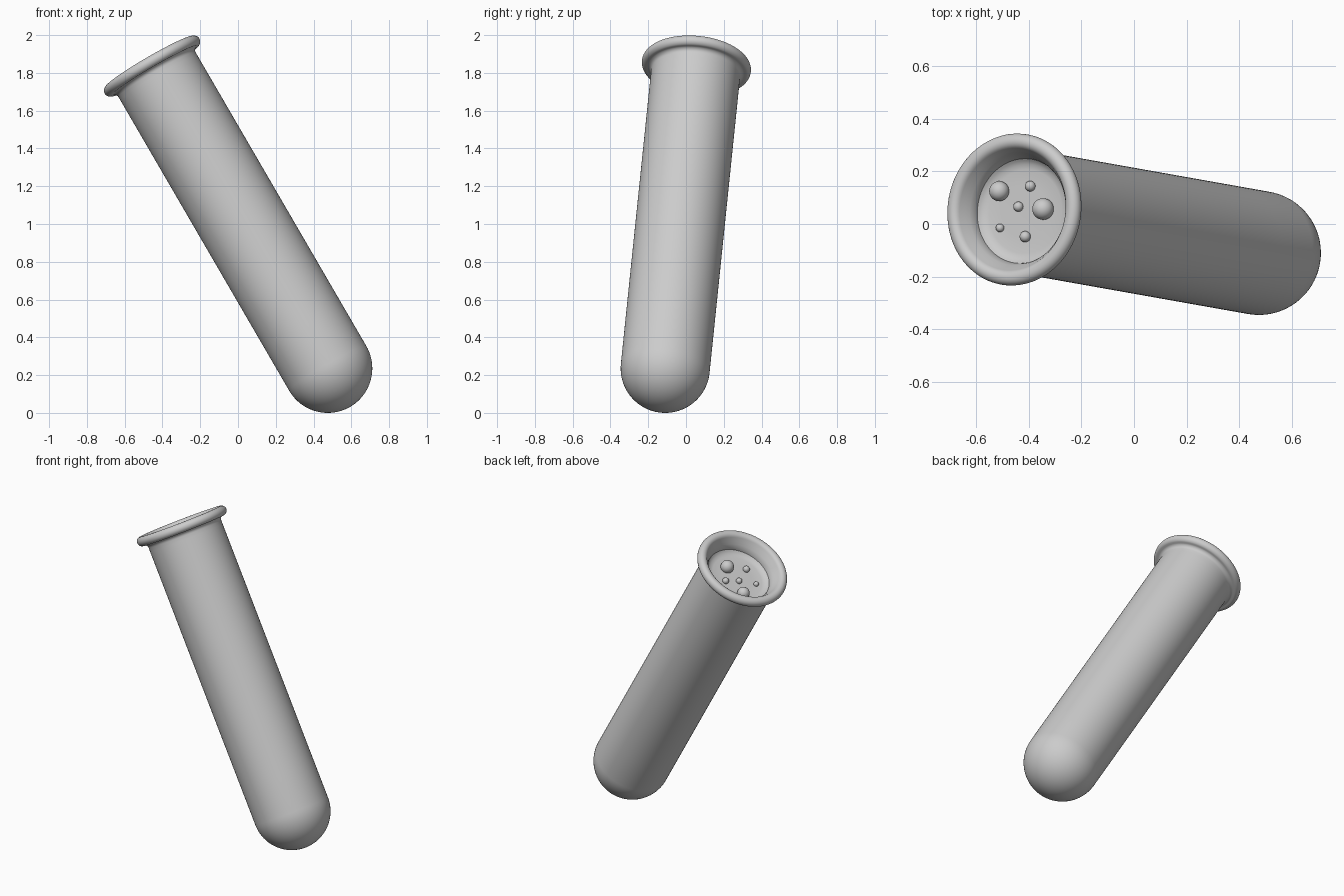
import bpy, bmesh
from math import sin, cos, pi
from mathutils import Vector, Matrix

if "Cube" in bpy.data.objects:
    bpy.data.objects.remove(bpy.data.objects["Cube"])

BASE = Vector((0.475, -0.11, 0.236))      # centre of the round bottom
RIM = Vector((-0.455, 0.055, 1.836))      # centre of the rim ring
AXIS = (RIM - BASE).normalized()
L = (RIM - BASE).length
R, RI = 0.236, 0.2                        # outer and inner tube radius
TILT = Matrix.Translation(BASE) @ AXIS.to_track_quat('Z', 'Y').to_matrix().to_4x4()


def finish(bm, name, matrix):
    bmesh.ops.recalc_face_normals(bm, faces=bm.faces)
    for f in bm.faces:
        f.smooth = True
    me = bpy.data.meshes.new(name)
    bm.to_mesh(me)
    bm.free()
    ob = bpy.data.objects.new(name, me)
    ob.matrix_world = matrix
    bpy.context.collection.objects.link(ob)


def lathe(name, profile, steps=96):
    bm = bmesh.new()
    vs = [bm.verts.new((r, 0, z)) for r, z in profile]
    es = [bm.edges.new(p) for p in zip(vs, vs[1:])]
    bmesh.ops.spin(bm, geom=vs + es, cent=(0, 0, 0), axis=(0, 0, 1),
                   angle=2 * pi, steps=steps, use_duplicate=False)
    bmesh.ops.remove_doubles(bm, verts=bm.verts, dist=1e-5)
    finish(bm, name, TILT)


def arc(cr, cz, r, a0, a1, n):
    return [(cr + r * cos(a0 + (a1 - a0) * i / n), cz + r * sin(a0 + (a1 - a0) * i / n))
            for i in range(n + 1)]


# glass tube: round bottom, straight wall, fillet, rolled rim, inner wall
tube = arc(0, 0, R, -pi / 2, 0, 20)
tube += [(R, L * i / 8) for i in range(1, 8)]
tube += [(R, L - 0.075)] + arc(R + 0.025, L - 0.053, 0.025, pi, pi * 0.55, 5)
tube += arc(0.26, L, 0.03, -pi * 0.42, pi * 0.85, 16)
tube += [(0.222, L - 0.008), (0.211, L - 0.025), (0.204, L - 0.042), (RI, L - 0.06)]
tube += [(RI, L - 0.15), (RI, 0.9)] + arc(0, 0, RI, 0, -pi / 2, 14)
lathe("tube", tube)

# liquid with a small meniscus where it meets the wall
H = L - 0.085
lathe("liquid", [(0, H), (0.1, H), (0.16, H + 0.001), (0.18, H + 0.005),
                 (0.193, H + 0.014), (RI + 0.004, H + 0.025)])

# bubbles on the liquid: x, y as seen from the top, radius
bubbles = [(-0.513, 0.125, 0.038), (-0.346, 0.057, 0.041), (-0.395, 0.144, 0.02),
           (-0.44, 0.066, 0.019), (-0.51, -0.015, 0.016), (-0.414, -0.048, 0.021)]
for i, (x, y, r) in enumerate(bubbles):
    p = Vector((x, y, RIM.z))
    p.z -= (0.085 - r * 0.4 + (p - RIM).dot(AXIS)) / AXIS.z
    bm = bmesh.new()
    bmesh.ops.create_uvsphere(bm, u_segments=32, v_segments=16, radius=r)
    finish(bm, f"bubble_{i + 1}", Matrix.Translation(p))
